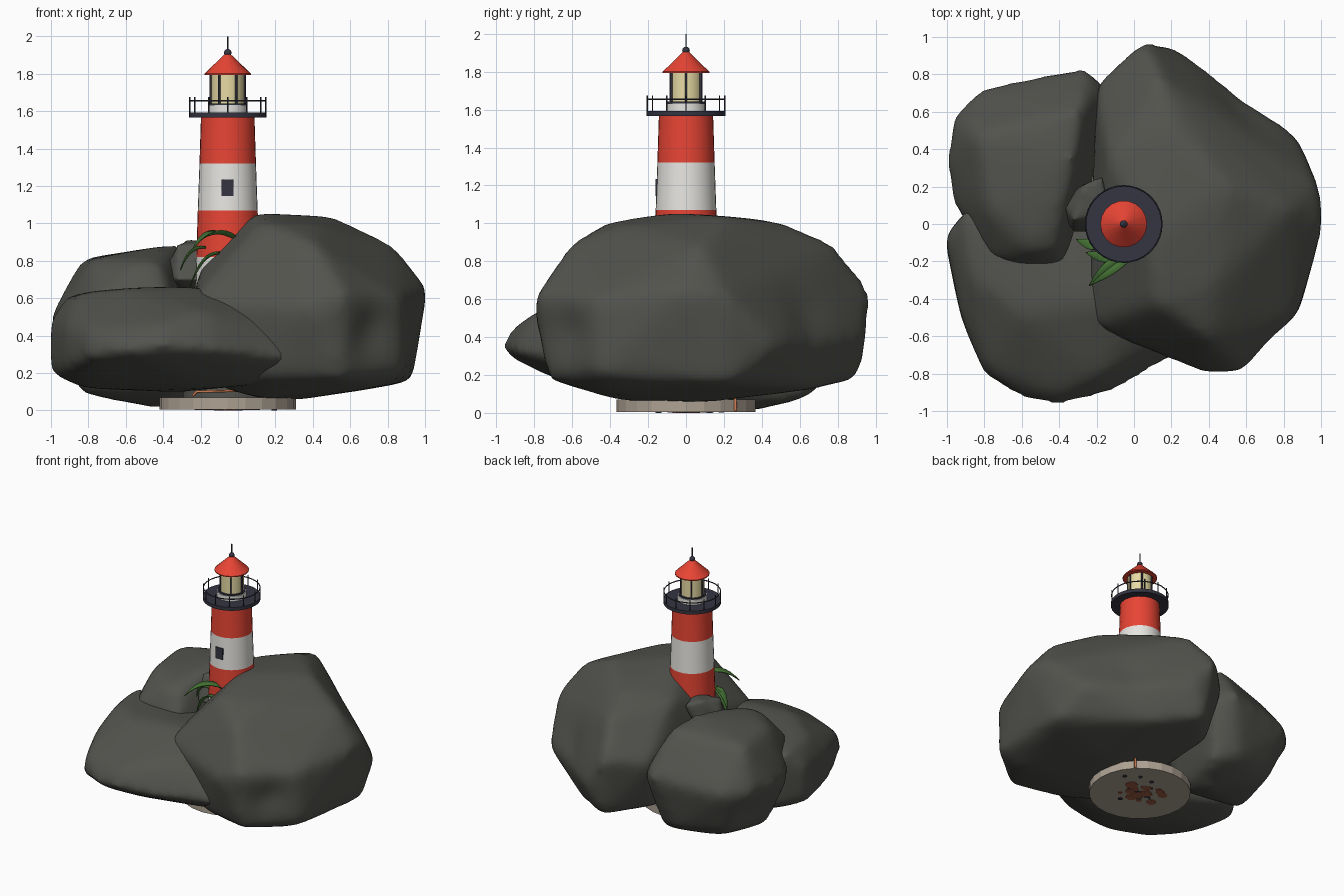
import bpy, bmesh, math, random
from mathutils import Vector

if "Cube" in bpy.data.objects:
    bpy.data.objects.remove(bpy.data.objects["Cube"], do_unlink=True)

AXIS = -0.055  # x position of the tower axis
random.seed(4)


def material(name, r, g, b):
    mat = bpy.data.materials.new(name)
    mat.use_nodes = True
    mat.diffuse_color = (r, g, b, 1)
    shader = next(n for n in mat.node_tree.nodes if n.type == "BSDF_PRINCIPLED")
    shader.inputs["Base Color"].default_value = (r, g, b, 1)
    shader.inputs["Roughness"].default_value = 0.8
    return mat


stone = material("stone grey", 0.085, 0.085, 0.075)
red = material("signal red", 0.82, 0.06, 0.035)
white = material("chalk white", 0.86, 0.85, 0.81)
navy = material("dark navy", 0.035, 0.035, 0.055)
glass = material("lamp yellow", 0.84, 0.74, 0.39)
green = material("leaf green", 0.06, 0.17, 0.035)
beige = material("base beige", 0.42, 0.36, 0.29)
copper = material("copper", 0.6, 0.2, 0.08)
rust = material("rust brown", 0.35, 0.11, 0.06)


def finish(name, bm, mats, angle=None):
    """Turn a bmesh into a named object, optionally smooth shaded."""
    bmesh.ops.recalc_face_normals(bm, faces=bm.faces)
    mesh = bpy.data.meshes.new(name)
    bm.to_mesh(mesh)
    bm.free()
    for mat in mats:
        mesh.materials.append(mat)
    ob = bpy.data.objects.new(name, mesh)
    bpy.context.collection.objects.link(ob)
    if angle:
        for other in bpy.context.selected_objects:
            other.select_set(False)
        bpy.context.view_layer.objects.active = ob
        ob.select_set(True)
        bpy.ops.object.shade_smooth_by_angle(angle=math.radians(angle))
    return ob


def lathe(name, profile, mats, sides=32, angle=35, centre=(AXIS, 0)):
    """Spin (radius, height) pairs; each band takes the next material in turn."""
    bm = bmesh.new()
    rings = []
    for r, z in profile:
        ring = []
        for i in range(sides if r else 1):
            a = math.tau * i / sides
            ring.append(bm.verts.new((centre[0] + r * math.cos(a), centre[1] + r * math.sin(a), z)))
        rings.append(ring)
    for band, (low, high) in enumerate(zip(rings, rings[1:])):
        for i in range(sides):
            corners = [low[i % len(low)], low[(i + 1) % len(low)],
                       high[(i + 1) % len(high)], high[i % len(high)]]
            face = bm.faces.new(list(dict.fromkeys(corners)))
            face.material_index = band % len(mats)
    return finish(name, bm, mats, angle)


def drum(name, r, low, high, mat, sides=32, **kw):
    return lathe(name, [(0, low), (r, low), (r, high), (0, high)], [mat], sides, **kw)


def wire(name, points, thickness, mat, cyclic=False):
    """Round bar following a path."""
    curve = bpy.data.curves.new(name, "CURVE")
    curve.dimensions = "3D"
    curve.bevel_depth = thickness
    curve.bevel_resolution = 1
    curve.use_fill_caps = True
    spline = curve.splines.new("POLY")
    spline.points.add(len(points) - 1)
    for p, co in zip(spline.points, points):
        p.co = (*co, 1)
    spline.use_cyclic_u = cyclic
    curve.materials.append(mat)
    ob = bpy.data.objects.new(name, curve)
    bpy.context.collection.objects.link(ob)


def around(r, count, z):
    return [(AXIS + r * math.cos(math.tau * i / count), r * math.sin(math.tau * i / count), z)
            for i in range(count)]


def boulder(name, points, dents=(), voxel=0.035, rounds=16):
    """Hull of a few corner points, worn smooth, dented, and kept to its extent."""
    bm = bmesh.new()
    for p in points:
        bm.verts.new(p)
    hull = bmesh.ops.convex_hull(bm, input=bm.verts)
    inner = set(hull["geom_interior"] + hull["geom_unused"])
    bmesh.ops.delete(bm, geom=[v for v in inner if isinstance(v, bmesh.types.BMVert)], context="VERTS")
    ob = finish(name, bm, [stone])
    remesh = ob.modifiers.new("even grid", "REMESH")
    remesh.mode = "VOXEL"
    remesh.voxel_size = voxel
    wear = ob.modifiers.new("wear", "SMOOTH")
    wear.factor = 0.5
    wear.iterations = rounds
    graph = bpy.context.evaluated_depsgraph_get()
    mesh = bpy.data.meshes.new_from_object(ob.evaluated_get(graph))
    ob.modifiers.clear()
    ob.data = mesh
    for axis in range(3):
        want = [p[axis] for p in points]
        have = [v.co[axis] for v in mesh.vertices]
        scale = (max(want) - min(want)) / (max(have) - min(have))
        for v in mesh.vertices:
            v.co[axis] = min(want) + (v.co[axis] - min(have)) * scale
    middle = sum((v.co for v in mesh.vertices), Vector()) / len(mesh.vertices)
    for centre, size, depth in dents:
        for v in mesh.vertices:
            fade = math.exp(-((v.co - Vector(centre)).length / size) ** 2)
            v.co += (middle - v.co).normalized() * depth * fade
    mesh.shade_smooth()


# Boulders
boulder("large_boulder", [
    (.3, .1, .06), (.1, -.35, .07), (-.12, -.35, .14), (.15, -.62, .18), (.55, -.72, .18),
    (.87, -.46, .2), (.7, -.4, .12), (.92, .22, .16), (.4, .68, .13), (.1, .9, .18),
    (-.15, .6, .2), (.05, .96, .65), (.22, .93, .4), (.86, .47, .36), (1, 0, .65),
    (.86, -.48, .6), (.57, -.78, .62), (.38, -.79, .55), (-.23, -.54, .58), (-.23, -.35, .64),
    (-.2, .73, .6), (.98, .2, .62), (.1, -.1, 1.05), (.43, -.32, .98), (.5, .2, 1.03),
    (.2, .5, 1), (.13, .78, .88), (.82, .08, .88), (.4, -.6, .89), (-.13, .35, .94),
    (.13, -.42, 1)],
    [((.72, -.65, .42), .14, .04), ((.58, .68, .5), .18, .03)])
boulder("back_boulder", [
    (-.42, .34, .02), (-.24, .6, .08), (-.84, .18, .1), (-.65, .5, .08), (-.35, .1, .1),
    (-.4, .7, .14), (-.78, .58, .16), (-.99, .35, .5), (-.97, .56, .5), (-.82, .71, .5),
    (-.45, .78, .5), (-.27, .82, .55), (-.15, .7, .5), (-.97, .12, .45), (-.77, -.18, .6),
    (-.65, -.22, .6), (-.38, -.22, .6), (-.25, .15, .45), (-.83, .46, .8), (-.78, .08, .8),
    (-.55, -.13, .79), (-.3, .6, .85), (-.33, .34, .88), (-.42, .08, .84), (-.42, -.12, .77)],
    [((-.95, .5, .3), .15, .02)])
boulder("front_boulder", [
    (-1, -.1, .2), (-1, -.08, .47), (-.91, .04, .61), (-.92, -.5, .22), (-.91, -.5, .45),
    (-.8, -.8, .28), (-.79, -.77, .43), (-.57, -.945, .31), (-.4, -.955, .35), (-.42, -.9, .45),
    (-.15, -.9, .32), (-.2, -.8, .52), (.38, -.6, .26), (.3, -.48, .45), (-.86, -.28, .62),
    (-.6, -.48, .65), (-.25, -.42, .66), (0, -.45, .6), (-.1, 0, .58), (-.82, -.25, .12),
    (-.75, -.58, .19), (-.3, -.5, .12), (-.35, -.75, .21), (.1, -.5, .14), (-.3, -.1, .1),
    (-.8, .1, .15), (-.5, .2, .5)])
boulder("small_stone", [
    (-.37, .06, .68), (-.36, .08, .8), (-.32, .02, .88), (-.27, .2, .91), (-.17, .25, .87),
    (-.14, .05, .89), (-.22, -.04, .7), (-.33, -.04, .7), (-.2, .1, .6), (-.32, .18, .62)],
    voxel=.02, rounds=4)

# Striped tower with gallery floor
lathe("tower", [(.175, .5), (.168, .82), (.16, 1.07), (.151, 1.32), (.143, 1.57)], [white, red])
drum("gallery_floor", .208, 1.565, 1.592, navy)
bm = bmesh.new()
bmesh.ops.create_cube(bm, size=1)
bmesh.ops.scale(bm, vec=(.064, .012, .09), verts=bm.verts)
bmesh.ops.translate(bm, vec=(AXIS, -.154, 1.19), verts=bm.verts)
finish("tower_window", bm, [navy])

# Railing
wire("gallery_rail", around(.204, 36, 1.655), .004, navy, True)
for x, y, z in around(.204, 12, 1.58):
    wire("rail_post", [(x, y, z), (x, y, 1.675)], .004, navy)

# Lantern room and roof
drum("lantern_base", .106, 1.59, 1.632, white)
drum("lantern_sill", .1, 1.632, 1.642, navy)
drum("lantern_glass", .088, 1.642, 1.8, glass, 24)
for x, y, z in around(.09, 6, 1.635):
    wire("lantern_post", [(x, y, z), (x, y, 1.8)], .007, navy)
lathe("lantern_roof", [(0, 1.793), (.125, 1.793), (.125, 1.8), (.015, 1.905), (0, 1.905)], [red], 18, 20)
bm = bmesh.new()
bmesh.ops.create_uvsphere(bm, u_segments=16, v_segments=10, radius=.02)
bmesh.ops.translate(bm, vec=(AXIS, 0, 1.912), verts=bm.verts)
finish("roof_ball", bm, [navy], 60)
wire("roof_spike", [(AXIS, 0, 1.92), (AXIS, 0, 2)], .004, navy)


def leaf(base, bend, tip, width):
    """Arched, creased blade of grass."""
    bm = bmesh.new()
    base, bend, tip = map(Vector, (base, bend, tip))
    side = (tip - base).cross(Vector((0, 0, 1))).normalized()
    rows = []
    for i in range(9):
        t = i / 8
        mid = base * (1 - t) ** 2 + bend * 2 * t * (1 - t) + tip * t * t
        half = side * width * (.04 + math.sin(math.pi * (.2 + .8 * t)))
        lift = Vector((0, 0, half.length / 2))
        rows.append([bm.verts.new(p) for p in (mid - half + lift, mid, mid + half + lift)])
    for a, b in zip(rows, rows[1:]):
        for j in range(2):
            bm.faces.new((a[j], a[j + 1], b[j + 1], b[j]))
    ob = finish("grass_leaf", bm, [green], 40)
    ob.modifiers.new("thickness", "SOLIDIFY").thickness = .005


# Grass tuft beside the tower
leaf((-.02, -.16, .92), (-.15, -.24, .99), (-.24, -.33, .87), .036)
leaf((-.17, -.12, .87), (-.26, -.11, .88), (-.31, -.08, .75), .024)
leaf((-.1, -.18, .84), (-.19, -.18, .84), (-.26, -.15, .66), .026)

# Base disc, stained below, with a stone core and copper leads on top
drum("base_disc", .366, .006, .07, beige, 24, angle=None)
drum("base_core", .24, .06, .2, stone, 24)
for i in range(44):
    a, d = random.uniform(0, math.tau), abs(random.gauss(0, .11))
    size, mat = (.05, rust) if i % 2 else (.022, navy)
    drum("base_stain", random.uniform(.3, 1) * size, .004 - i * .00009, .0065, mat,
         random.randint(5, 8), angle=None, centre=(AXIS + d * math.cos(a), d * math.sin(a)))
reach = .368 * math.sqrt(.5)
wire("copper_lead", [(AXIS + reach, reach, z) for z in (.01, .09)] + [(.1, .15, .1)], .009, copper)
wire("copper_loop", [(-.24, -.28, .08), (-.22, -.3, .1), (0, -.3, .105), (.02, -.27, .12)], .007, copper)
